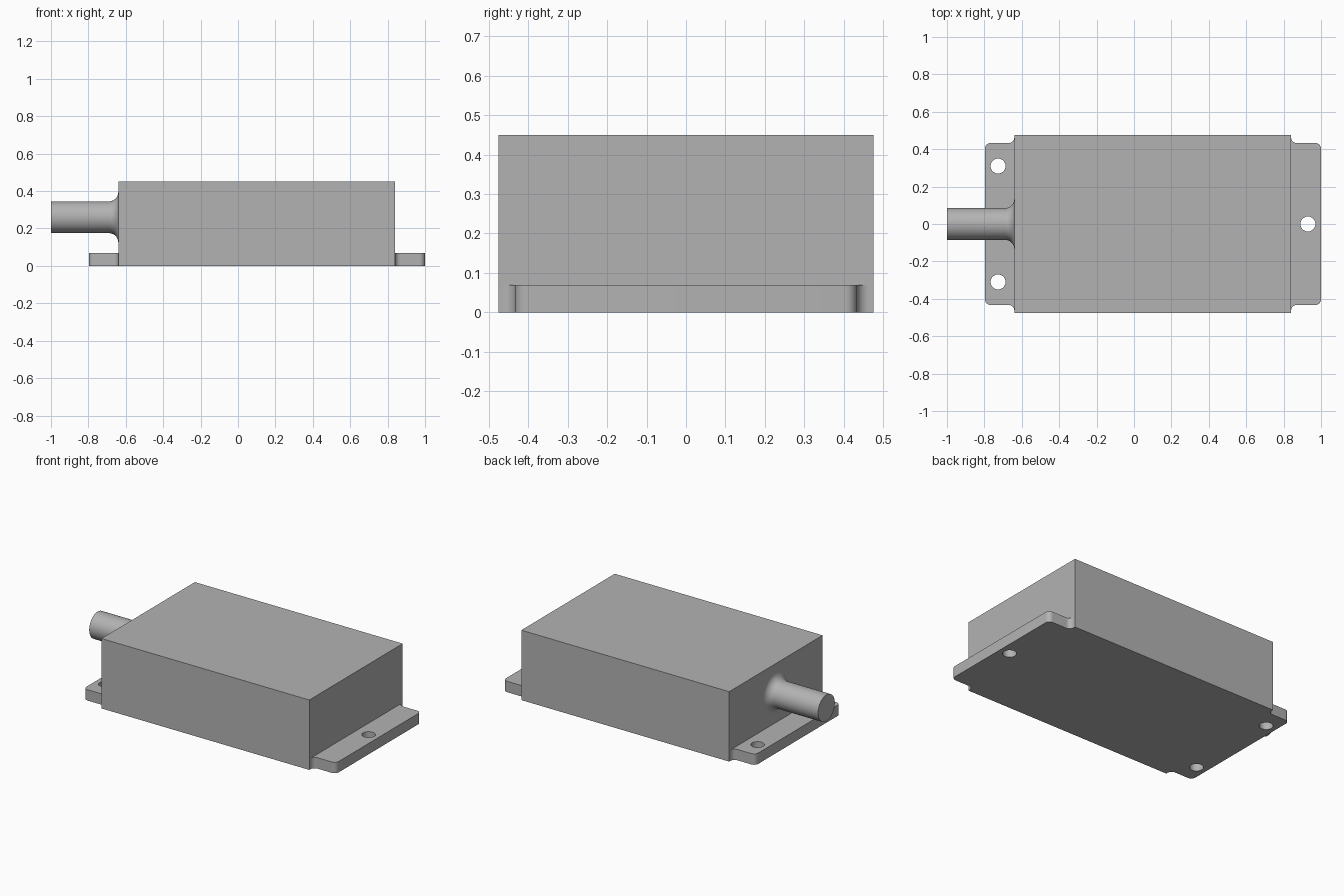
import bpy, bmesh
from math import sin, cos, pi, radians

cube = bpy.data.objects.get("Cube")
if cube:
    bpy.data.objects.remove(cube, do_unlink=True)

GREY = (0.45, 0.45, 0.45, 1)
grey = bpy.data.materials.new("housing_grey")
grey.use_nodes = True
grey.diffuse_color = GREY
grey.node_tree.nodes["Principled BSDF"].inputs["Base Color"].default_value = GREY

BACK, FRONT = -0.64, 0.84      # end walls of the housing in x
HALF_W, HEIGHT = 0.475, 0.45
TAB_W, TAB_H = 0.433, 0.07
FILLET = 0.03


def finish(obj, smooth=True):
    obj.data.materials.clear()
    obj.data.materials.append(grey)
    bpy.ops.object.select_all(action='DESELECT')
    obj.select_set(True)
    bpy.context.view_layer.objects.active = obj
    if smooth:
        bpy.ops.object.shade_smooth_by_angle(angle=radians(30))


def arc(cx, cy, r, start, end, n=8):
    angles = [radians(start + (end - start) * i / n) for i in range(n + 1)]
    return [(cx + r * cos(a), cy + r * sin(a)) for a in angles]


def mounting_tab(name, wall, tip, holes):
    """Flat tab with rounded tips, filleted root and round screw holes."""
    d = 1 if tip > wall else -1
    length = abs(tip - wall)
    half = arc(FILLET, TAB_W + FILLET, FILLET, 180, 270)
    half += arc(length - FILLET, TAB_W - FILLET, FILLET, 90, 0)
    outline = half + [(x, -y) for x, y in reversed(half)]
    loops = [[(wall + d * x, y) for x, y in outline]]
    loops += [arc(x, y, 0.04, 0, 352.5, 47) for x, y in holes]

    curve = bpy.data.curves.new(name, 'CURVE')
    curve.dimensions = '2D'
    curve.fill_mode = 'BOTH'
    curve.extrude = TAB_H / 2
    for loop in loops:
        spline = curve.splines.new('POLY')
        spline.points.add(len(loop) - 1)
        for point, (x, y) in zip(spline.points, loop):
            point.co = (x, y, 0, 1)
        spline.use_cyclic_u = True
    obj = bpy.data.objects.new(name, curve)
    obj.location.z = TAB_H / 2
    bpy.context.collection.objects.link(obj)
    finish(obj, smooth=False)
    bpy.ops.object.convert(target='MESH')
    obj = bpy.context.object

    # Weld the caps to the rim
    bm = bmesh.new()
    bm.from_mesh(obj.data)
    bmesh.ops.remove_doubles(bm, verts=bm.verts, dist=0.0001)
    bmesh.ops.recalc_face_normals(bm, faces=bm.faces)
    bm.to_mesh(obj.data)
    bm.free()
    finish(obj)


# Housing block
bpy.ops.mesh.primitive_cube_add(size=1, location=((BACK + FRONT) / 2, 0, HEIGHT / 2))
housing = bpy.context.object
housing.name = "housing"
housing.scale = (FRONT - BACK, 2 * HALF_W, HEIGHT)
bpy.ops.object.transform_apply(location=False, rotation=False)
finish(housing, smooth=False)

# Mounting tabs
mounting_tab("left_mounting_tab", FRONT, 1.0, [(0.93, 0)])
mounting_tab("right_mounting_tab", BACK, -0.797, [(-0.727, 0.31), (-0.727, -0.31)])

# Cable stub: flared profile turned around the x axis
RADIUS, FLARE, SIDES = 0.085, 0.05, 64
profile = [(-1.0, 0), (-1.0, RADIUS)]
profile += arc(BACK - FLARE, RADIUS + FLARE, FLARE, -90, 0, 12)
bm = bmesh.new()
verts = [bm.verts.new((x, 0, r)) for x, r in profile]
edges = [bm.edges.new(pair) for pair in zip(verts, verts[1:])]
bmesh.ops.spin(bm, geom=verts + edges, cent=(0, 0, 0), axis=(1, 0, 0),
               angle=2 * pi, steps=SIDES)
bmesh.ops.remove_doubles(bm, verts=bm.verts, dist=0.0001)
bmesh.ops.recalc_face_normals(bm, faces=bm.faces)
# An open shell may come out inverted: the end disc must face -x
end = min(bm.faces, key=lambda f: f.calc_center_median().x)
if end.normal.x > 0:
    bmesh.ops.reverse_faces(bm, faces=bm.faces)
mesh = bpy.data.meshes.new("cable_stub")
bm.to_mesh(mesh)
bm.free()
cable = bpy.data.objects.new("cable_stub", mesh)
cable.location.z = 0.26
bpy.context.collection.objects.link(cable)
finish(cable)
